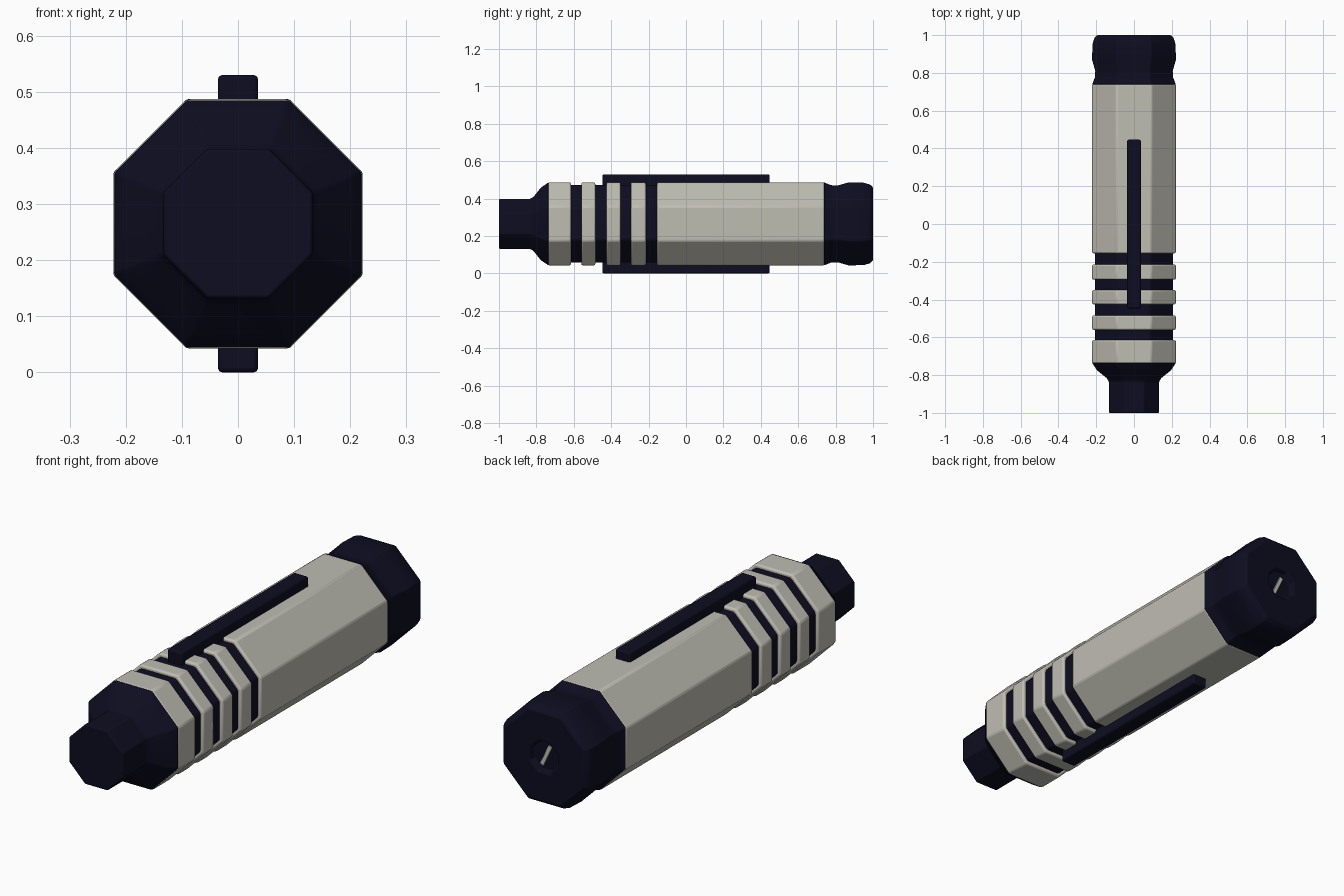
import bpy, bmesh, math
from mathutils import Vector

if "Cube" in bpy.data.objects:
    bpy.data.objects.remove(bpy.data.objects["Cube"])

AXIS_Z = 0.265
SIDES = 8


def material(name, rgb):
    m = bpy.data.materials.new(name)
    m.use_nodes = True
    col = (*rgb, 1)
    m.diffuse_color = col
    m.node_tree.nodes["Principled BSDF"].inputs["Base Color"].default_value = col
    return m


navy = material("dark navy", (0.004, 0.004, 0.015))
stone = material("warm grey", (0.52, 0.51, 0.45))


def finish(name, bm, mat, bevel):
    bmesh.ops.recalc_face_normals(bm, faces=bm.faces)
    mesh = bpy.data.meshes.new(name)
    bm.to_mesh(mesh)
    bm.free()
    mesh.materials.append(mat)
    ob = bpy.data.objects.new(name, mesh)
    bpy.context.collection.objects.link(ob)
    mod = ob.modifiers.new("soft edges", "BEVEL")
    mod.width, mod.segments = bevel, 2
    mod.limit_method, mod.angle_limit = "ANGLE", math.radians(25)
    bpy.ops.object.select_all(action="DESELECT")
    ob.select_set(True)
    bpy.context.view_layer.objects.active = ob
    bpy.ops.object.shade_smooth_by_angle(angle=math.radians(30))
    return ob


def octagon_tube(name, profile, mat, bevel=0.008):
    """Octagonal solid along y; profile holds (y, distance to the flats)."""
    bm = bmesh.new()
    rings = []
    for y, flat in profile:
        r = flat / math.cos(math.pi / SIDES)
        angles = [(i + 0.5) * math.tau / SIDES for i in range(SIDES)]
        rings.append([bm.verts.new((r * math.cos(a), y, AXIS_Z + r * math.sin(a)))
                      for a in angles])
    for a, b in zip(rings, rings[1:]):
        for i in range(SIDES):
            j = (i + 1) % SIDES
            bm.faces.new((a[i], a[j], b[j], b[i]))
    bm.faces.new(rings[0])
    bm.faces.new(rings[-1])
    return finish(name, bm, mat, bevel)


def block(name, centre, size, mat, bevel):
    bm = bmesh.new()
    bmesh.ops.create_cube(bm, size=1)
    bmesh.ops.scale(bm, vec=size, verts=bm.verts)
    bmesh.ops.translate(bm, vec=Vector(centre), verts=bm.verts)
    return finish(name, bm, mat, bevel)


# Dark front neck with a flared shoulder
octagon_tube("front_neck", [(-1, 0.133), (-0.835, 0.133), (-0.815, 0.145),
                            (-0.775, 0.195), (-0.735, 0.222)], navy, 0.005)

# Dark core showing in the grooves
octagon_tube("grip_core", [(-0.73, 0.207), (-0.1, 0.207)], navy)

# Pale grip rings and long sleeve
sections = [(-0.738, -0.615), (-0.56, -0.485), (-0.425, -0.35),
            (-0.295, -0.215), (-0.155, 0.742)]
for n, (start, end) in enumerate(sections):
    name = "main_sleeve" if n == len(sections) - 1 else f"grip_ring_{n + 1}"
    octagon_tube(name, [(start, 0.222), (end, 0.222)], stone)

# Dark pommel with a waist and a shallow socket in its end
octagon_tube("rear_pommel", [(0.738, 0.222), (0.775, 0.207), (0.81, 0.205),
                             (0.87, 0.222), (0.95, 0.22), (0.985, 0.21),
                             (1, 0.195), (1, 0.07), (0.975, 0.065)], navy, 0.004)

# Pale sliver at the bottom of the socket
sliver = block("socket_sliver", (0, 0, 0), (0.018, 0.006, 0.1), stone, 0.001)
sliver.location = (0.005, 0.977, AXIS_Z)
sliver.rotation_euler.y = math.radians(-25)

# Raised rails above and below
for side, name in ((1, "top_rail"), (-1, "bottom_rail")):
    block(name, (0, 0, AXIS_Z + side * 0.2325), (0.072, 0.894, 0.065), navy, 0.008)
